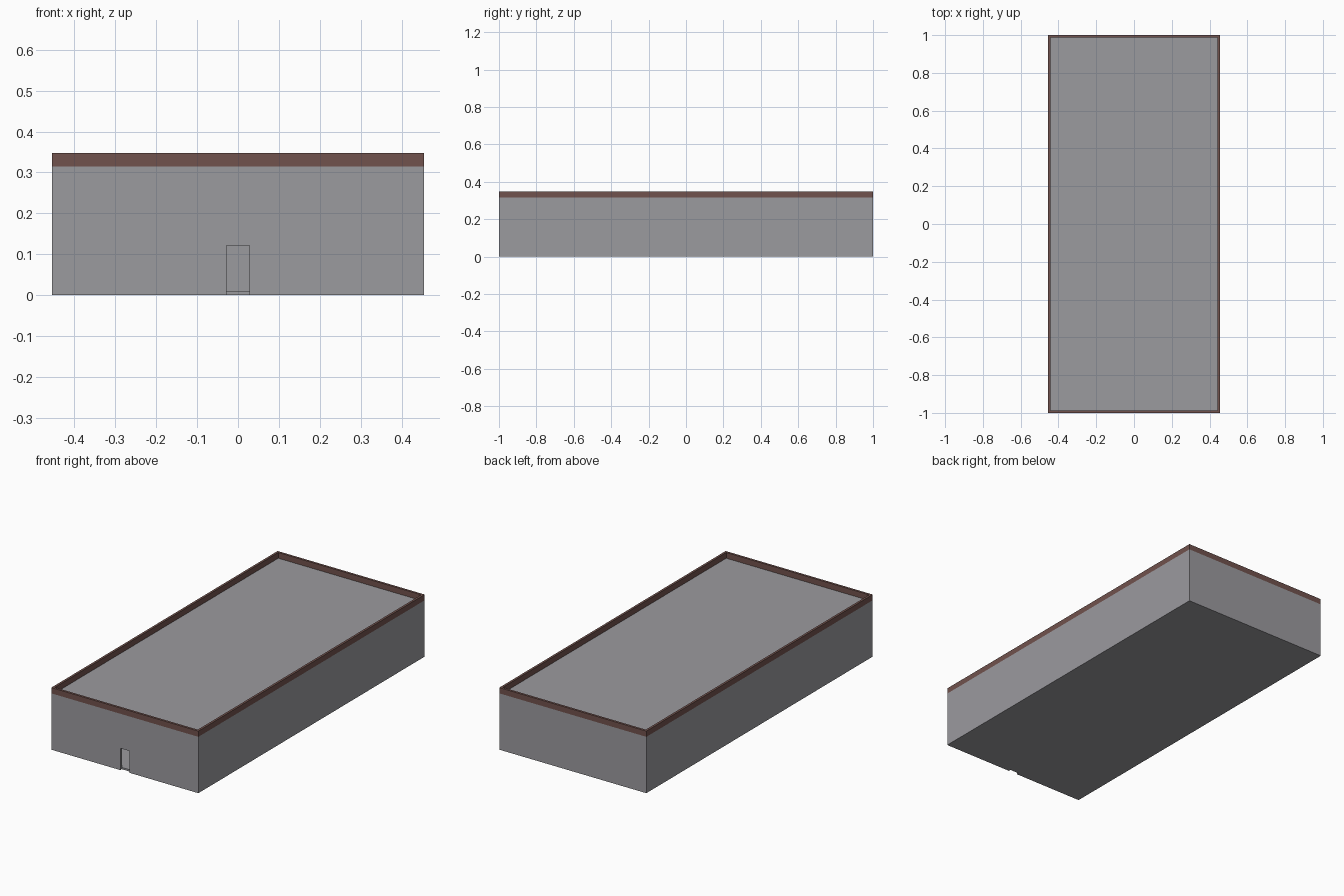
import bpy, bmesh

if "Cube" in bpy.data.objects:
    bpy.data.objects.remove(bpy.data.objects["Cube"])

HX, HY = 0.455, 1.0      # outer half sizes
T = 0.013                # wall thickness
BAND_Z, TOP_Z = 0.315, 0.347


def material(name, rgb):
    m = bpy.data.materials.new(name)
    m.diffuse_color = (*rgb, 1)
    m.use_nodes = True
    m.node_tree.nodes["Principled BSDF"].inputs["Base Color"].default_value = m.diffuse_color
    return m


grey = material("warm grey", (0.33, 0.325, 0.345))
brown = material("dull brown", (0.165, 0.085, 0.075))


def finish(name, bm, mat):
    bmesh.ops.recalc_face_normals(bm, faces=bm.faces)
    me = bpy.data.meshes.new(name)
    bm.to_mesh(me)
    bm.free()
    me.materials.append(mat)
    ob = bpy.data.objects.new(name, me)
    bpy.context.collection.objects.link(ob)
    return ob


def box(name, x, y, z, mat):
    bm = bmesh.new()
    bmesh.ops.create_cube(bm, size=1)
    for v in bm.verts:
        v.co = [r[0] if c < 0 else r[1] for c, r in zip(v.co, (x, y, z))]
    return finish(name, bm, mat)


def frame(name, z0, z1, mat):
    """Rectangular ring of wall thickness T between two heights."""
    bm = bmesh.new()
    rings = []
    for inset, z in ((0, z0), (0, z1), (T, z1), (T, z0)):
        x, y = HX - inset, HY - inset
        rings.append([bm.verts.new(p) for p in
                      ((-x, -y, z), (x, -y, z), (x, y, z), (-x, y, z))])
    for i in range(4):
        a, b = rings[i], rings[(i + 1) % 4]
        for j in range(4):
            k = (j + 1) % 4
            bm.faces.new((a[j], a[k], b[k], b[j]))
    return finish(name, bm, mat)


# Hollow walls with an open doorway in the front
walls = frame("walls", 0, BAND_Z, grey)
cutter = box("doorway_cutter", (-0.028, 0.028), (-HY - 0.05, -HY + T + 0.05),
             (-0.05, 0.122), grey)
cutter.hide_render = True
cutter.hide_viewport = True
cut = walls.modifiers.new("doorway", 'BOOLEAN')
cut.operation = 'DIFFERENCE'
cut.solver = 'EXACT'
cut.object = cutter

# Brown parapet on top of the walls
frame("parapet", BAND_Z, TOP_Z, brown)

# Floor and roof slabs inside the walls
inner = ((-HX + T, HX - T), (-HY + T, HY - T))
box("floor", *inner, (0, 0.01), grey)
box("roof", *inner, (BAND_Z - 0.012, BAND_Z), grey)
